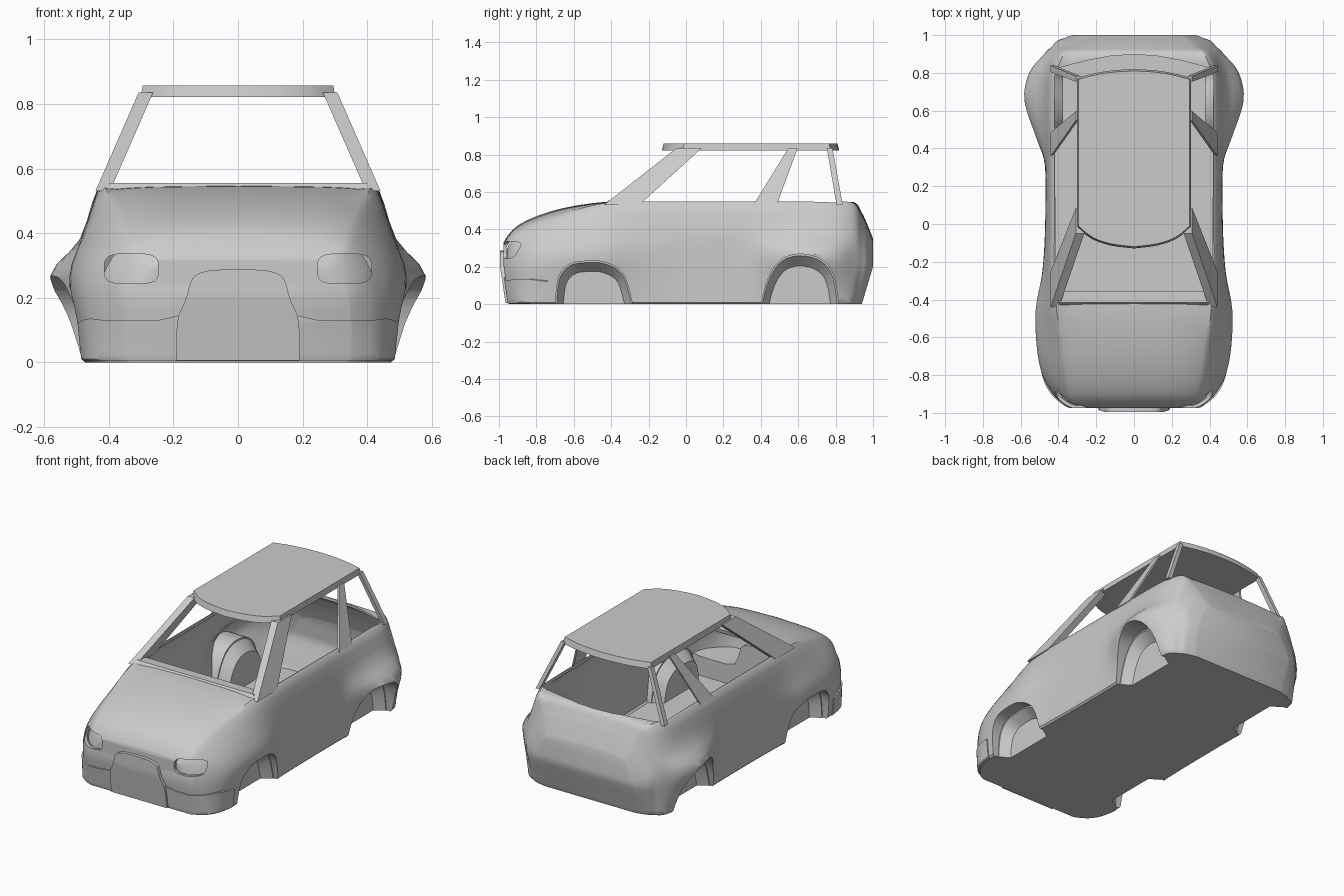
import bpy, bmesh
from math import pi, cos, sin

if "Cube" in bpy.data.objects:
    bpy.data.objects.remove(bpy.data.objects["Cube"])

# y, top z, shoulder x, upper side x, widest x, sill x, shoulder drop
STATIONS = [
    (-.975, .33, .29, .33, .345, .34, .03),
    (-.95, .37, .335, .37, .38, .38, .04),
    (-.90, .42, .36, .41, .43, .43, .05),
    (-.80, .47, .38, .45, .485, .47, .05),
    (-.65, .515, .40, .475, .515, .485, .045),
    (-.45, .545, .425, .485, .52, .49, .02),
    (-.25, .545, .435, .47, .485, .475, .01),
    (0, .545, .435, .465, .47, .47, .01),
    (.30, .545, .435, .465, .47, .47, .01),
    (.45, .545, .435, .475, .515, .475, .01),
    (.65, .545, .435, .49, .58, .49, .01),
    (.80, .545, .425, .48, .555, .485, .01),
    (.90, .545, .385, .44, .475, .46, .02),
    (.94, .49, .34, .40, .435, .42, .04),
    (.97, .425, .31, .37, .405, .39, .04),
    (1.0, .35, .27, .31, .335, .32, .03),
]


def spline(rows, k):
    """Catmull-Rom through rows of numbers."""
    out = []
    for i in range(len(rows) - 1):
        a, b, c, d = (rows[max(i - 1, 0)], rows[i], rows[i + 1],
                      rows[min(i + 2, len(rows) - 1)])
        for j in range(k):
            t = j / k
            out.append(tuple(
                q + .5 * t * (r - p + t * (2 * p - 5 * q + 4 * r - s + t * (3 * (q - r) + s - p)))
                for p, q, r, s in zip(a, b, c, d)))
    return out + [tuple(rows[-1])]


def make(name, verts, faces):
    bm = bmesh.new()
    vs = [bm.verts.new(v) for v in verts]
    for f in faces:
        bm.faces.new([vs[i] for i in f])
    bmesh.ops.recalc_face_normals(bm, faces=bm.faces)
    me = bpy.data.meshes.new(name)
    bm.to_mesh(me)
    bm.free()
    ob = bpy.data.objects.new(name, me)
    bpy.context.collection.objects.link(ob)
    return ob


def loft(name, t=0.0, stretch=None):
    """Closed lower-body solid, shrunk inward by t."""
    verts, faces = [], []
    stretch = stretch or 1 - 1.2 * t
    rows = spline(STATIONS, 4)
    for y, zt, xs, xm, xw, xb, r in rows:
        half = spline([(0, zt), (.6 * xs, zt - .15 * r), (.88 * xs, zt - .5 * r), (xs, zt - r),
                       (xm, .7 * zt), (xw, .49 * zt), (xb + .45 * (xw - xb), .22 * zt), (xb, .01)], 3)
        half.append((xb - .01, 0))
        ring = []
        for x, z in half:
            low = max(0, 1 - z / .2)   # nose and tail tuck in towards the bottom
            yy = y - .4 * low * max(0, y - .85) + .24 * low * max(0, -.85 - y)
            zz = max(0, t) + z * (zt - t - max(0, t)) / zt
            ring.append((max(0, x - t) if x > 0 else 0, yy * stretch, zz))
        verts += ring + [(-x, yy, z) for x, yy, z in reversed(ring[1:])]
    n = len(ring)
    m = 2 * n - 1
    for k in range(len(rows) - 1):
        for i in range(m):
            j = (i + 1) % m
            faces.append((k * m + i, k * m + j, k * m + m + j, k * m + m + i))
    for base in (0, (len(rows) - 1) * m):   # nose and tail caps
        faces.append((base, base + 1, base + m - 1))
        for i in range(1, n - 1):
            faces.append((base + i, base + i + 1, base + m - i - 1, base + m - i))
    return make(name, verts, faces)


def prism(name, pts, axis, a, b, grow=1.0, center=(0, 0)):
    """Extrude a 2D outline along an axis; grow scales the starting end."""
    def at(p, h, g):
        u, v = [c + (q - c) * g for q, c in zip(p, center)]
        return {'x': (h, u, v), 'y': (u, h, v), 'z': (u, v, h)}[axis]
    n = len(pts)
    verts = [at(p, a, grow) for p in pts] + [at(p, b, 1) for p in pts]
    faces = [tuple(range(n)), tuple(range(n, 2 * n))]
    faces += [(i, (i + 1) % n, (i + 1) % n + n, i + n) for i in range(n)]
    return make(name, verts, faces)


def boolean(ob, other, op='DIFFERENCE'):
    mod = ob.modifiers.new('cut', 'BOOLEAN')
    mod.operation, mod.solver, mod.object = op, 'EXACT', other
    bpy.context.view_layer.objects.active = ob
    bpy.ops.object.modifier_apply(modifier=mod.name)
    bpy.data.objects.remove(other)


def both(half):
    """Mirror a half outline across x = 0."""
    return half + [(-x, y) for x, y in reversed(half) if x > 1e-6]


FRONT_ARCH = spline([(-.70, -.05), (-.69, .10), (-.665, .175), (-.61, .22), (-.53, .23), (-.45, .228),
                     (-.37, .195), (-.32, .13), (-.275, -.05)], 3)
REAR_ARCH = spline([(.39, -.05), (.43, .11), (.475, .20), (.53, .25), (.61, .268), (.70, .25),
                    (.765, .20), (.80, .11), (.82, -.05)], 3)


def cut_wells(ob, x, scale):
    """Cut four wheel wells: straight opening, domed inner end at x."""
    for s in (1, -1):
        for pts in (FRONT_ARCH, REAR_ARCH):
            c = (pts[0][0] + pts[-1][0]) / 2
            wide = [(c + (y - c) * scale, z * scale) for y, z in pts]
            well = prism('well_cutter', wide, 'x', s * (x + .06), s * .8)
            boolean(well, prism('well_dome', wide, 'x', s * x, s * (x + .07), .8, (c, -.05)), 'UNION')
            boolean(ob, well)


# hollow lower body with wheel wells
body = loft('body_shell')
inside = loft('inside_cutter', .012)
cut_wells(inside, .375, 1.04)
boolean(body, inside)
cut_wells(body, .385, 1.0)

# cabin opening
cabin = both([(0, -.36), (.375, -.355), (.415, -.25), (.42, .78), (.405, .825), (.25, .865), (.12, .89), (0, .897)])
boolean(body, prism('cabin_cutter', cabin, 'z', .45, .7))

# recessed headlights
parts = [body]
for s, side in ((1, 'left'), (-1, 'right')):
    lamp = []
    for i in range(24):
        a = 2 * pi * i / 24
        c, d = cos(a), sin(a)
        lamp.append((s * (.33 + .084 * abs(c) ** .5 * (1 if c > 0 else -1)),
                     .29 + .046 * abs(d) ** .6 * (1 if d > 0 else -1)))
    boolean(body, prism('lamp_cutter', lamp, 'y', -1.1, -.82))
    lens = loft(side + '_headlight', .016)
    boolean(lens, prism('lamp_limit', lamp, 'y', -1.1, -.86), 'INTERSECT')
    parts.append(lens)

# front bumper skin and its raised centre panel
hump = spline([(0, .288), (.09, .284), (.14, .262), (.16, .20), (.185, .145)], 3)
for name, t, stretch, outline, back in (
        ('front_bumper', -.006, 1.008,
         hump + spline([(.25, .13), (.40, .13), (.47, .135), (.51, .11)], 3) + [(.51, .004)], -.74),
        ('bumper_centre_panel', -.001, 1.02, hump + [(.19, .10), (.19, .006)], -.93)):
    panel = loft(name, t, stretch)
    boolean(panel, prism('bumper_limit', both(outline), 'y', -1.1, back), 'INTERSECT')
    parts.append(panel)

# roof panel with bowed front and rear edges
roof = both(spline([(0, -.12), (.12, -.105), (.22, -.07), (.295, -.01)], 3)
            + spline([(.295, .765), (.2, .79), (.1, .805), (0, .81)], 3))
parts.append(prism('roof', roof, 'z', .822, .858, 1.02, (0, .35)))

# windscreen base rail
parts.append(prism('windscreen_rail', [(-.435, .53), (-.36, .53), (-.355, .553), (-.415, .555)], 'x', -.40, .40))


def side_x(z):
    return .437 - .4375 * (z - .54)


def pillar(name, bottom, top, thick):
    for s, side in ((1, 'left'), (-1, 'right')):
        verts = []
        for z, (y0, y1) in ((.53, bottom), (.835, top)):
            x = side_x(z)
            verts += [(s * x, y0, z), (s * x, y1, z), (s * (x - thick), y1, z), (s * (x - thick), y0, z)]
        parts.append(make(side + '_' + name, verts, [(0, 1, 2, 3), (4, 5, 6, 7), (0, 1, 5, 4),
                                                     (1, 2, 6, 5), (2, 3, 7, 6), (3, 0, 4, 7)]))


# window pillars
pillar('windscreen_pillar', (-.44, -.25), (-.05, .085), .045)
pillar('door_pillar', (.36, .485), (.548, .597), .012)
pillar('rear_pillar', (.805, .838), (.753, .783), .025)

# smooth shading with crisp edges
bpy.ops.object.select_all(action='DESELECT')
for ob in parts:
    ob.select_set(True)
bpy.context.view_layer.objects.active = body
bpy.ops.object.shade_smooth_by_angle(angle=.6)
